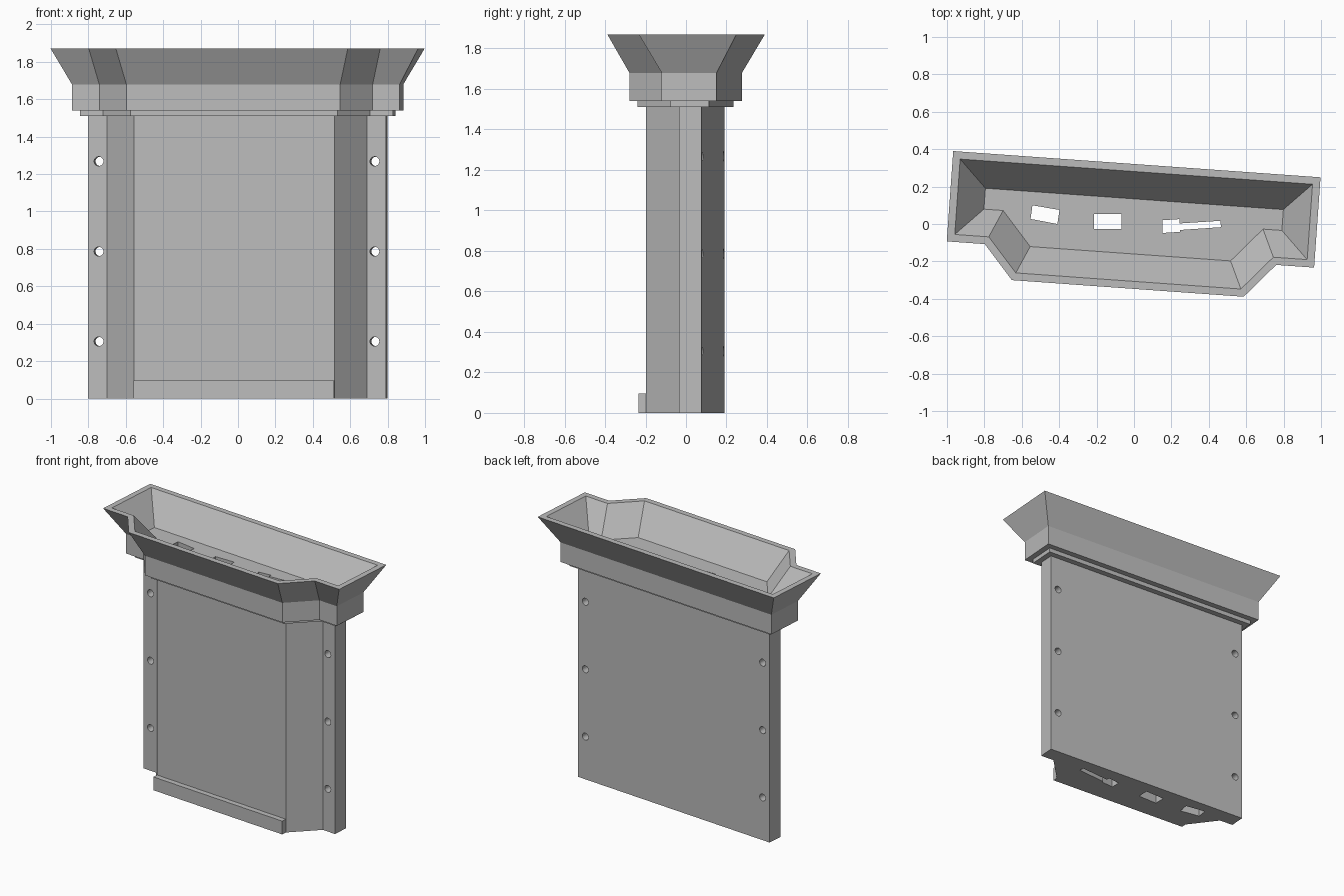
import bpy, bmesh, math
from mathutils import Vector, Matrix

if "Cube" in bpy.data.objects:
    bpy.data.objects.remove(bpy.data.objects["Cube"])

TURN = Matrix.Rotation(math.radians(-4.09), 4, 'Z')   # whole piece is slightly turned

grey = bpy.data.materials.new("plain_grey")
grey.diffuse_color = (0.5, 0.5, 0.5, 1)
grey.use_nodes = True
grey.node_tree.nodes["Principled BSDF"].inputs["Base Color"].default_value = grey.diffuse_color

# Plan outline of the column, counter-clockwise: flanges at both sides, bay in front
OUTLINE = [(-0.806, 0.134), (-0.806, 0.022), (-0.703, 0.022), (-0.545, -0.16),
           (0.529, -0.16), (0.69, 0.022), (0.791, 0.022), (0.791, 0.134)]


def offset(points, d):
    """Mitred outward offset of a counter-clockwise outline."""
    pts = [Vector(p) for p in points]
    out = []
    for i, p in enumerate(pts):
        a = (p - pts[i - 1]).normalized()
        b = (pts[(i + 1) % len(pts)] - p).normalized()
        na, nb = Vector((a.y, -a.x)), Vector((b.y, -b.x))
        out.append(p + (na + nb) * d / (1 + na.dot(nb)))
    return out


def loft(bm, rings):
    """Join (points, z) rings with walls and cap both ends."""
    loops = [[bm.verts.new((p[0], p[1], z)) for p in pts] for pts, z in rings]
    n = len(loops[0])
    for lo, hi in zip(loops, loops[1:]):
        for i in range(n):
            j = (i + 1) % n
            bm.faces.new((lo[i], lo[j], hi[j], hi[i]))
    bm.faces.new(loops[0][::-1])
    bm.faces.new(loops[-1])


def finish(bm, name, matrix=None):
    if matrix:
        bm.transform(matrix)
    bmesh.ops.recalc_face_normals(bm, faces=bm.faces)
    mesh = bpy.data.meshes.new(name)
    bm.to_mesh(mesh)
    bm.free()
    mesh.materials.append(grey)
    obj = bpy.data.objects.new(name, mesh)
    bpy.context.collection.objects.link(obj)
    return obj


# Column, stepped collar and flared hopper as one lofted solid: (offset, height)
bm = bmesh.new()
steps = [(0, 0), (0, 1.51), (0.04, 1.51), (0.04, 1.54), (0.08, 1.54),
         (0.08, 1.68), (0.186, 1.87), (0.146, 1.87), (0, 1.68)]
loft(bm, [(offset(OUTLINE, d), z) for d, z in steps])
body = finish(bm, "column_and_hopper", TURN)

# Ledge along the foot of the bay
bm = bmesh.new()
ledge = [(-0.545, -0.198), (0.529, -0.198), (0.529, -0.16), (-0.545, -0.16)]
loft(bm, [(ledge, 0), (ledge, 0.095)])
finish(bm, "foot_ledge", TURN)

# Cutter: drain slots running down through the column
bm = bmesh.new()
slots = [
    [(-0.553, 0.027), (-0.41, 0.0), (-0.398, 0.075), (-0.543, 0.1)],
    [(-0.215, -0.027), (-0.067, -0.027), (-0.067, 0.053), (-0.215, 0.053)],
    [(0.152, -0.048), (0.246, -0.042), (0.246, -0.032), (0.465, -0.017),
     (0.462, 0.017), (0.243, 0.003), (0.243, 0.026), (0.152, 0.02)],
]
for s in slots:
    loft(bm, [(s, -0.1), (s, 1.8)])
# Cutter: bolt holes through the flanges
for x in (-0.748, 0.731):
    for z in (0.305, 0.786, 1.268):
        m = TURN @ Matrix.Translation((x, 0.08, z)) @ Matrix.Rotation(math.pi / 2, 4, 'X')
        bmesh.ops.create_cone(bm, cap_ends=True, segments=24, radius1=0.025,
                              radius2=0.025, depth=0.3, matrix=m)
cutter = finish(bm, "hole_cutter")
cutter.hide_render = True

cut = body.modifiers.new("holes", 'BOOLEAN')
cut.operation = 'DIFFERENCE'
cut.solver = 'EXACT'
cut.object = cutter

# Bake the holes and drop the cutter
deps = bpy.context.evaluated_depsgraph_get()
baked = bpy.data.meshes.new_from_object(body.evaluated_get(deps))
body.modifiers.clear()
body.data = baked
bpy.data.objects.remove(cutter)
